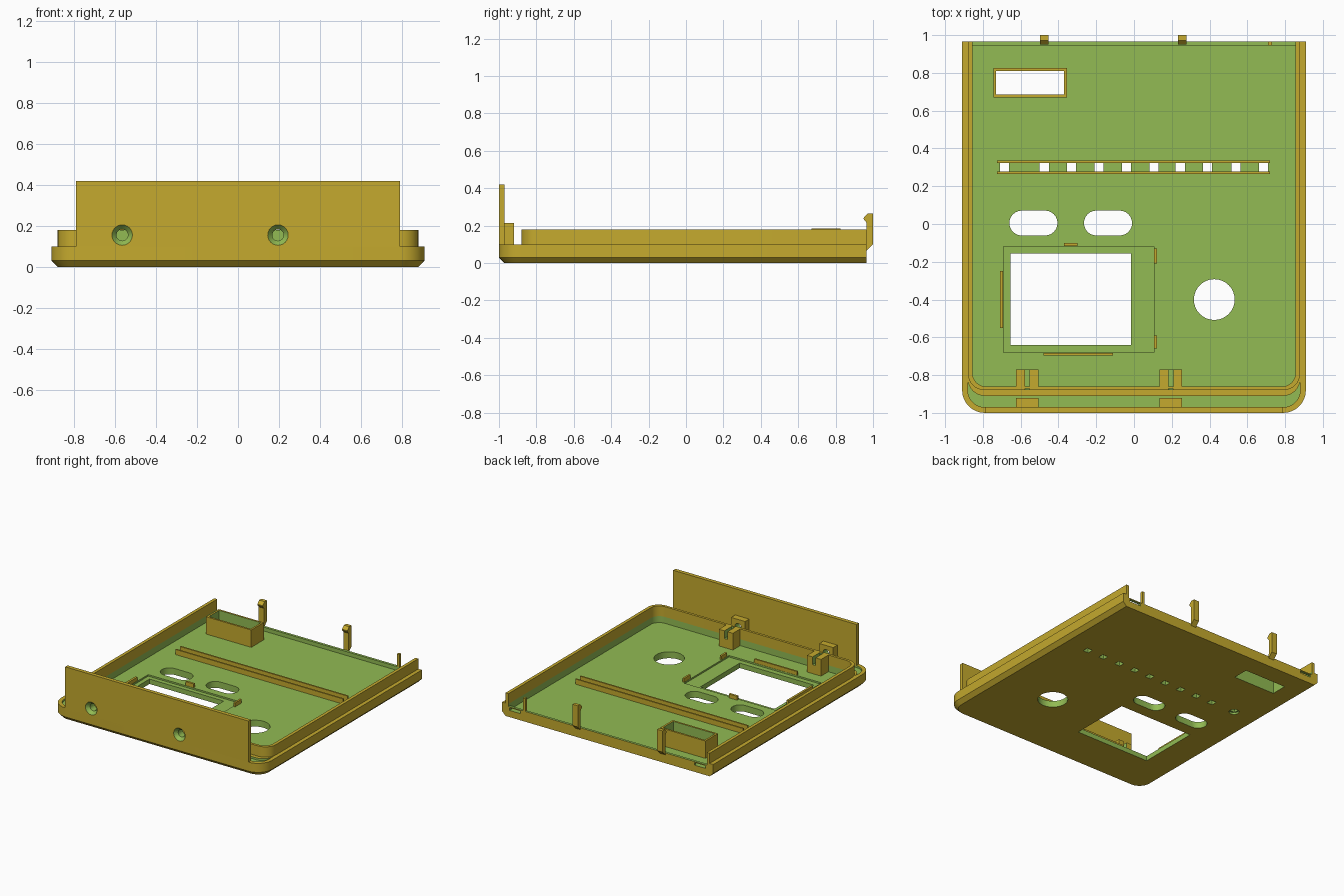
import bpy, bmesh, math
from mathutils import Vector

if "Cube" in bpy.data.objects:
    bpy.data.objects.remove(bpy.data.objects["Cube"])


def material(name, rgb):
    m = bpy.data.materials.new(name)
    lin = [((c / 255 + 0.055) / 1.055) ** 2.4 for c in rgb]
    m.diffuse_color = (*lin, 1)
    m.use_nodes = True
    m.node_tree.nodes["Principled BSDF"].inputs["Base Color"].default_value = m.diffuse_color
    return m


MATS = [material("mustard_yellow", (197, 170, 46)), material("leaf_green", (146, 187, 83))]
YELLOW, GREEN = 0, 1
BACK = 0.965


def loft(name, rings, mat=YELLOW):
    """Skin closed rings of 3D points and cap both ends."""
    bm = bmesh.new()
    vs = [[bm.verts.new(p) for p in r] for r in rings]
    n = len(vs[0])
    for a, b in zip(vs, vs[1:]):
        for i in range(n):
            j = (i + 1) % n
            bm.faces.new((a[i], a[j], b[j], b[i]))
    bm.faces.new(vs[0][::-1])
    bm.faces.new(vs[-1])
    bmesh.ops.recalc_face_normals(bm, faces=bm.faces)
    for f in bm.faces:
        f.material_index = mat
    me = bpy.data.meshes.new(name)
    bm.to_mesh(me)
    bm.free()
    for m in MATS:
        me.materials.append(m)
    ob = bpy.data.objects.new(name, me)
    bpy.context.collection.objects.link(ob)
    return ob


def prism(name, pts, z0, z1, mat=YELLOW):
    return loft(name, [[(x, y, z) for x, y in pts] for z in (z0, z1)], mat)


def box(name, x0, x1, y0, y1, z0, z1, mat=YELLOW):
    return prism(name, [(x0, y0), (x1, y0), (x1, y1), (x0, y1)], z0, z1, mat)


def cut(target, *cutters):
    for c in cutters:
        mod = target.modifiers.new("cut", 'BOOLEAN')
        mod.operation, mod.solver, mod.object = 'DIFFERENCE', 'EXACT', c
        bpy.context.view_layer.objects.active = target
        bpy.ops.object.modifier_apply(modifier=mod.name)


def discard(cutters):
    for c in cutters:
        bpy.data.objects.remove(c)


def front_arc(hx, yf, r, n=8):
    """Left to right path along the front with two rounded corners."""
    left = [(-hx + r - r * math.cos(a), yf + r - r * math.sin(a))
            for a in [math.pi / 2 * i / n for i in range(n + 1)]]
    return left + [(-x, y) for x, y in left[::-1]]


def outline(hx, yf, r, yb):
    return front_arc(hx, yf, r) + [(hx, yb), (-hx, yb)]


def stadium(cx, cy, hx, r, n=12):
    pts = []
    for s, a0 in ((1, -math.pi / 2), (-1, math.pi / 2)):
        for i in range(n + 1):
            a = a0 + math.pi * i / n
            pts.append((cx + s * (hx - r) + r * math.cos(a), cy + r * math.sin(a)))
    return pts


def circle(cx, cy, r, n=32):
    return [(cx + r * math.cos(2 * math.pi * i / n), cy + r * math.sin(2 * math.pi * i / n))
            for i in range(n)]


FLOOR, RIM = 0.05, 0.10

# Tray with chamfered lower edge
tray = loft("tray", [[(x, y, z) for x, y in outline(hx, yf, r, BACK)]
                     for hx, yf, r, z in ((0.88, -0.97, 0.09, 0),
                                          (0.91, -1.0, 0.12, 0.03),
                                          (0.91, -1.0, 0.12, RIM))])
cutters = [
    prism("cavity", outline(0.855, -0.86, 0.07, 0.945), FLOOR, 0.3, GREEN),
    box("rear_step", -0.855, 0.855, 0.93, 1.1, 0.08, 0.3, GREEN),
    prism("front_groove", front_arc(0.88, -0.97, 0.09) + front_arc(0.88, -0.91, 0.09)[::-1],
          0.085, 0.3, GREEN),
    box("screen_recess", -0.69, 0.105, -0.68, -0.12, 0.038, 0.3, GREEN),
    box("screen_window", -0.655, -0.015, -0.64, -0.155, -0.1, 0.3, GREEN),
    box("display_window", -0.73, -0.37, 0.685, 0.81, -0.1, 0.3, GREEN),
    prism("dial_hole", circle(0.425, -0.40, 0.108), -0.1, 0.3, GREEN),
    prism("lamp_recess", circle(-0.685, 0.30, 0.036, 16), -0.1, 0.015, GREEN),
]
for cx in (-0.5325, -0.1375):
    cutters.append(prism("button_slot", stadium(cx, 0.005, 0.1275, 0.066), -0.1, 0.3, GREEN))
for cx in (-0.685, -0.475, -0.33, -0.185, -0.04, 0.105, 0.245, 0.39, 0.54, 0.685):
    cutters.append(box("lamp_hole", cx - 0.024, cx + 0.024, 0.277, 0.323, -0.1, 0.3, GREEN))
for s in (-1, 1):
    x0, x1 = sorted((s * 0.75, s * 0.845))
    cutters.append(box("latch_slot", x0, x1, 0.93, 1.1, 0.052, 0.072, GREEN))
cut(tray, *cutters)
discard(cutters)

# Raised wall around sides and front
prism("raised_wall", [(-0.88, BACK)] + front_arc(0.88, -0.88, 0.09) + [(0.88, BACK), (0.855, BACK)]
      + front_arc(0.855, -0.86, 0.07)[::-1] + [(-0.855, BACK)], RIM, 0.18)

# Front panel with screw bosses, nut blocks and countersunk holes
panel = box("front_panel", -0.79, 0.79, -1.0, -0.97, 0.085, 0.42)
for cx in (-0.565, 0.195):
    outer = box("screw_boss", cx - 0.06, cx + 0.06, -0.97, -0.92, 0.085, 0.215)
    inner = box("nut_block", cx - 0.06, cx + 0.06, -0.88, -0.77, FLOOR, 0.18)
    hole = loft("screw_hole", [[(x, y, z) for x, z in circle(cx, 0.155, r, 24)]
                               for y, r in ((-1.01, 0.055), (-1.0, 0.05), (-0.975, 0.028),
                                            (-0.872, 0.028))], GREEN)
    notch = box("notch", cx - 0.013, cx + 0.013, -0.86, -0.7, 0.12, 0.3, GREEN)
    cut(panel, hole)
    cut(outer, hole)
    cut(inner, hole, notch)
    cut(bpy.data.objects["raised_wall"], hole)
    discard([hole, notch])

# Display frame
frame = box("display_frame", -0.745, -0.355, 0.67, 0.825, FLOOR, 0.185)
well = box("well", -0.73, -0.37, 0.685, 0.81, 0, 0.3, GREEN)
cut(frame, well)
discard([well])

# Rails beside the lamp row
for y in (0.265, 0.323):
    box("lamp_rail", -0.725, 0.72, y, y + 0.012, FLOOR, 0.09)

# Small locating tabs around the screen recess
for x0, x1, y0, y1 in ((-0.71, -0.693, -0.55, -0.25), (-0.37, -0.30, -0.117, -0.10),
                       (0.107, 0.122, -0.21, -0.13), (0.107, 0.122, -0.66, -0.59),
                       (-0.48, -0.11, -0.695, -0.682)):
    box("screen_tab", x0, x1, y0, y1, FLOOR, 0.08)

# Rear snap clips and rear post
clip = [(0.965, 0.065), (1.0, 0.10), (1.0, 0.265), (0.972, 0.265),
        (0.95, 0.242), (0.95, 0.235), (0.966, 0.215)]
for cx in (-0.475, 0.255):
    loft("snap_clip", [[(cx + d, y, z) for y, z in clip] for d in (-0.023, 0.023)])
box("rear_post", 0.71, 0.73, 0.945, BACK, 0.08, 0.18)

# Smooth the rounded corners and holes, keep edges sharp
for ob in list(bpy.context.scene.objects):
    ob.select_set(True)
bpy.context.view_layer.objects.active = tray
bpy.ops.object.shade_smooth_by_angle(angle=math.radians(25))
